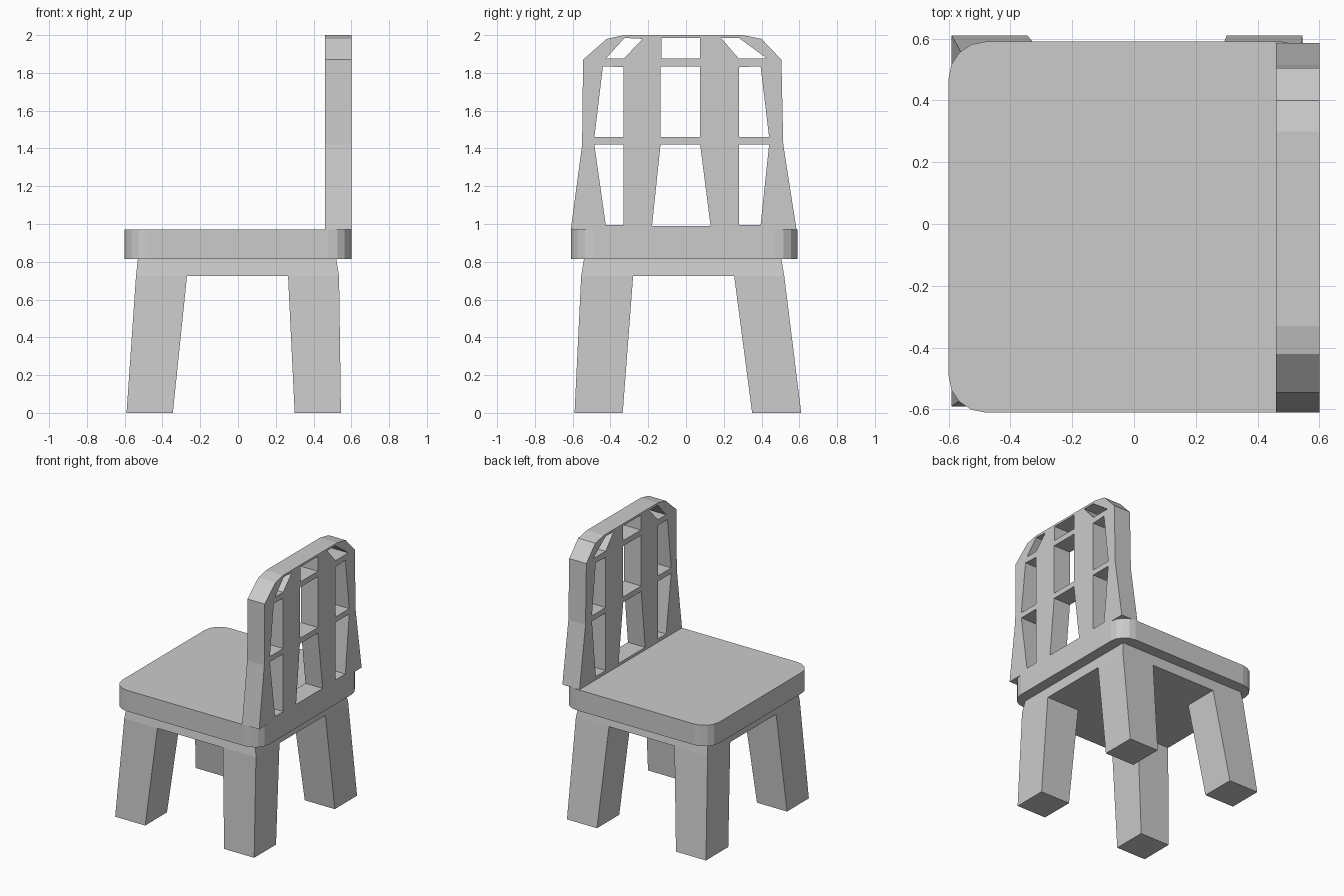
import bpy, bmesh
from math import radians

if "Cube" in bpy.data.objects:
    bpy.data.objects.remove(bpy.data.objects["Cube"])


def add_mesh(name, bm):
    bmesh.ops.recalc_face_normals(bm, faces=bm.faces[:])
    mesh = bpy.data.meshes.new(name)
    bm.to_mesh(mesh)
    bm.free()
    ob = bpy.data.objects.new(name, mesh)
    bpy.context.collection.objects.link(ob)
    return ob


def tapered_block(bottom, top):
    """Block between two rectangles given as (x0, x1, y0, y1, z)."""
    bm = bmesh.new()
    rings = []
    for x0, x1, y0, y1, z in (bottom, top):
        rings.append([bm.verts.new((x, y, z)) for x, y in
                      ((x0, y0), (x1, y0), (x1, y1), (x0, y1))])
    lo, hi = rings
    bm.faces.new(lo[::-1])
    bm.faces.new(hi)
    for i in range(4):
        j = (i + 1) % 4
        bm.faces.new((lo[i], lo[j], hi[j], hi[i]))
    return bm


# Seat with rounded corners
bm = tapered_block((-0.6, 0.6, -0.61, 0.59, 0.815), (-0.6, 0.6, -0.61, 0.59, 0.97))
corners = [e for e in bm.edges if abs(e.verts[0].co.z - e.verts[1].co.z) > 0.1]
bmesh.ops.bevel(bm, geom=corners, offset=0.12, segments=4, profile=0.5, affect='EDGES')
add_mesh("seat", bm)

# Apron under the seat
add_mesh("apron", tapered_block((-0.54, 0.535, -0.555, 0.52, 0.725),
                                (-0.53, 0.52, -0.54, 0.505, 0.815)))

# Four splayed legs: (bottom, top) spans along x and y
leg_x = {"left": ((-0.59, -0.345), (-0.54, -0.27)),
         "right": ((0.30, 0.545), (0.265, 0.535))}
leg_y = {"front": ((-0.59, -0.335), (-0.555, -0.28)),
         "back": ((0.35, 0.61), (0.255, 0.52))}
for side, (xb, xt) in leg_x.items():
    for end, (yb, yt) in leg_y.items():
        add_mesh(f"{end}_{side}_leg", tapered_block((*xb, *yb, 0), (*xt, *yt, 0.725)))

# Backrest: outline and openings in (y, z), extruded along x
outline = [(-0.61, 0.97), (0.585, 0.97), (0.515, 1.42), (0.505, 1.87), (0.40, 1.98),
           (0.30, 2.0), (-0.33, 2.0), (-0.42, 1.98), (-0.545, 1.87), (-0.55, 1.42)]
openings = [
    # bottom row
    [(-0.425, 0.995), (-0.33, 0.995), (-0.33, 1.42), (-0.485, 1.42)],
    [(-0.18, 0.99), (0.13, 0.99), (0.075, 1.42), (-0.135, 1.42)],
    [(0.28, 0.995), (0.395, 0.995), (0.44, 1.42), (0.28, 1.42)],
    # middle row
    [(-0.485, 1.46), (-0.33, 1.46), (-0.33, 1.83), (-0.44, 1.835)],
    [(-0.135, 1.46), (0.075, 1.46), (0.075, 1.835), (-0.135, 1.835)],
    [(0.28, 1.46), (0.44, 1.46), (0.395, 1.835), (0.28, 1.83)],
    # top row
    [(-0.425, 1.875), (-0.33, 1.875), (-0.23, 1.98), (-0.325, 1.985)],
    [(-0.13, 1.875), (0.075, 1.875), (0.075, 1.985), (-0.13, 1.985)],
    [(0.28, 1.875), (0.43, 1.875), (0.28, 1.985), (0.185, 1.985)],
]
curve = bpy.data.curves.new("backrest", 'CURVE')
curve.dimensions = '2D'
curve.fill_mode = 'BOTH'
curve.extrude = 0.07
for loop in [outline] + openings:
    spline = curve.splines.new('POLY')
    spline.points.add(len(loop) - 1)
    for p, (u, v) in zip(spline.points, loop):
        p.co = (u, v, 0, 1)
    spline.use_cyclic_u = True
back = bpy.data.objects.new("backrest", curve)
bpy.context.collection.objects.link(back)
back.rotation_euler = (radians(90), 0, radians(90))
back.location.x = 0.53
bpy.ops.object.select_all(action='DESELECT')
back.select_set(True)
bpy.context.view_layer.objects.active = back
bpy.ops.object.convert(target='MESH')
bpy.ops.object.shade_flat()
